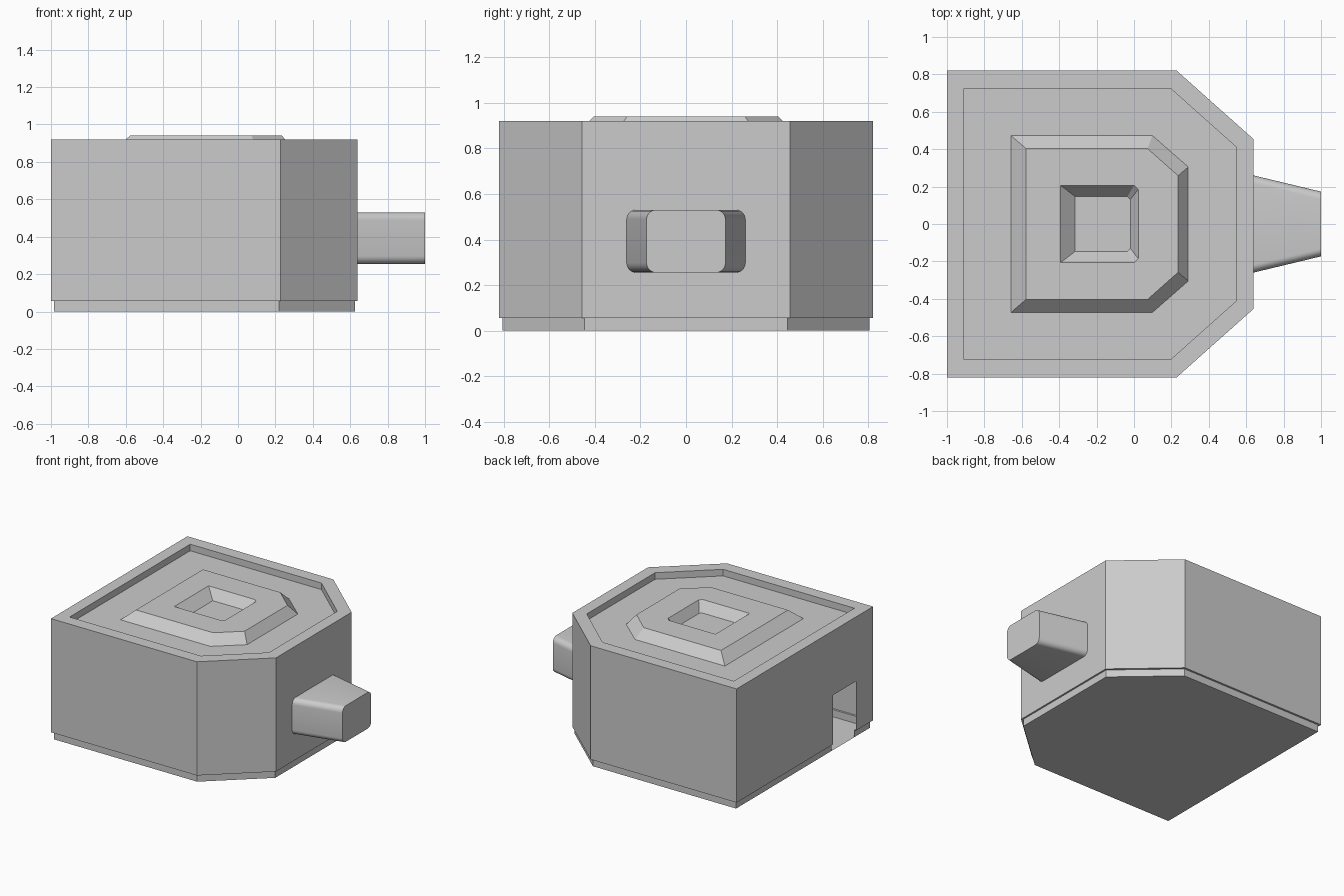
import bpy, bmesh, math

if "Cube" in bpy.data.objects:
    bpy.data.objects.remove(bpy.data.objects["Cube"])

SLOT_Y = (-0.34, -0.615)   # cable slot in the -x wall
SLOT_Z = 0.43


def outline(x0, x1, hy, cx, cy, z, slot=False):
    """Rectangle with the two +x corners cut off, counter-clockwise from above."""
    pts = [(x0, -hy), (cx, -hy), (x1, -cy), (x1, cy), (cx, hy), (x0, hy)]
    if slot:
        pts += [(x0, y) for y in SLOT_Y]
    return [(x, y, z) for x, y in pts]


def loft(name, rings, skip=lambda level, side: False, floor=False, cap=False):
    """Join successive rings with quads, leaving out skipped ones."""
    bm = bmesh.new()
    vs = [[bm.verts.new(p) for p in r] for r in rings]
    n = len(rings[0])
    for k in range(len(vs) - 1):
        a, b = vs[k], vs[k + 1]
        for i in range(n):
            if not skip(k, i):
                j = (i + 1) % n
                bm.faces.new((a[i], a[j], b[j], b[i]))
    if floor:
        bm.faces.new(vs[0][::-1])
    if cap:
        bm.faces.new(vs[-1])
    mesh = bpy.data.meshes.new(name)
    bm.to_mesh(mesh)
    bm.free()
    ob = bpy.data.objects.new(name, mesh)
    bpy.context.collection.objects.link(ob)
    return ob


inset = (-0.985, 0.625, 0.805, 0.22, 0.445)
full = (-1.0, 0.638, 0.82, 0.228, 0.455)

# base plate, with the slot open on its back edge
loft("base_plate", [outline(*inset, 0, True), outline(*inset, 0.055, True)],
     skip=lambda k, i: i == 6, floor=True)

# thin-walled housing with small lower ledge and slot
loft("housing_walls",
     [outline(*inset, 0.055, True), outline(*full, 0.055, True),
      outline(*full, SLOT_Z, True), outline(*full, 0.92, True)],
     skip=lambda k, i: i == 6 and k < 2)

# top: rim, recessed floor, raised bevelled boss, sunken centre
loft("top_panel", [
    outline(*full, 0.92),
    outline(-0.91, 0.548, 0.725, 0.195, 0.41, 0.92),
    outline(-0.91, 0.548, 0.725, 0.195, 0.41, 0.87),
    outline(-0.658, 0.29, 0.473, 0.098, 0.305, 0.87),
    outline(-0.577, 0.236, 0.403, 0.073, 0.258, 0.94),
    outline(-0.392, 0.023, 0.206, 0.0, 0.185, 0.94),
    outline(-0.315, -0.02, 0.147, -0.035, 0.13, 0.87),
], cap=True)


def rounded(x, hy, z0, z1, r=0.042, seg=6):
    """Rounded rectangle facing +x."""
    corners = [(hy - r, z0 + r, -90), (hy - r, z1 - r, 0),
               (-hy + r, z1 - r, 90), (-hy + r, z0 + r, 180)]
    pts = []
    for y, z, start in corners:
        for s in range(seg + 1):
            a = math.radians(start + 90 * s / seg)
            pts.append((x, y + r * math.cos(a), z + r * math.sin(a)))
    return pts


# tapered spout on the +x side
spout = loft("tapered_spout", [rounded(0.638, 0.26, 0.255, 0.53),
                               rounded(1.0, 0.173, 0.255, 0.53)], cap=True)
bpy.context.view_layer.objects.active = spout
spout.select_set(True)
bpy.ops.object.shade_smooth_by_angle(angle=math.radians(30))
